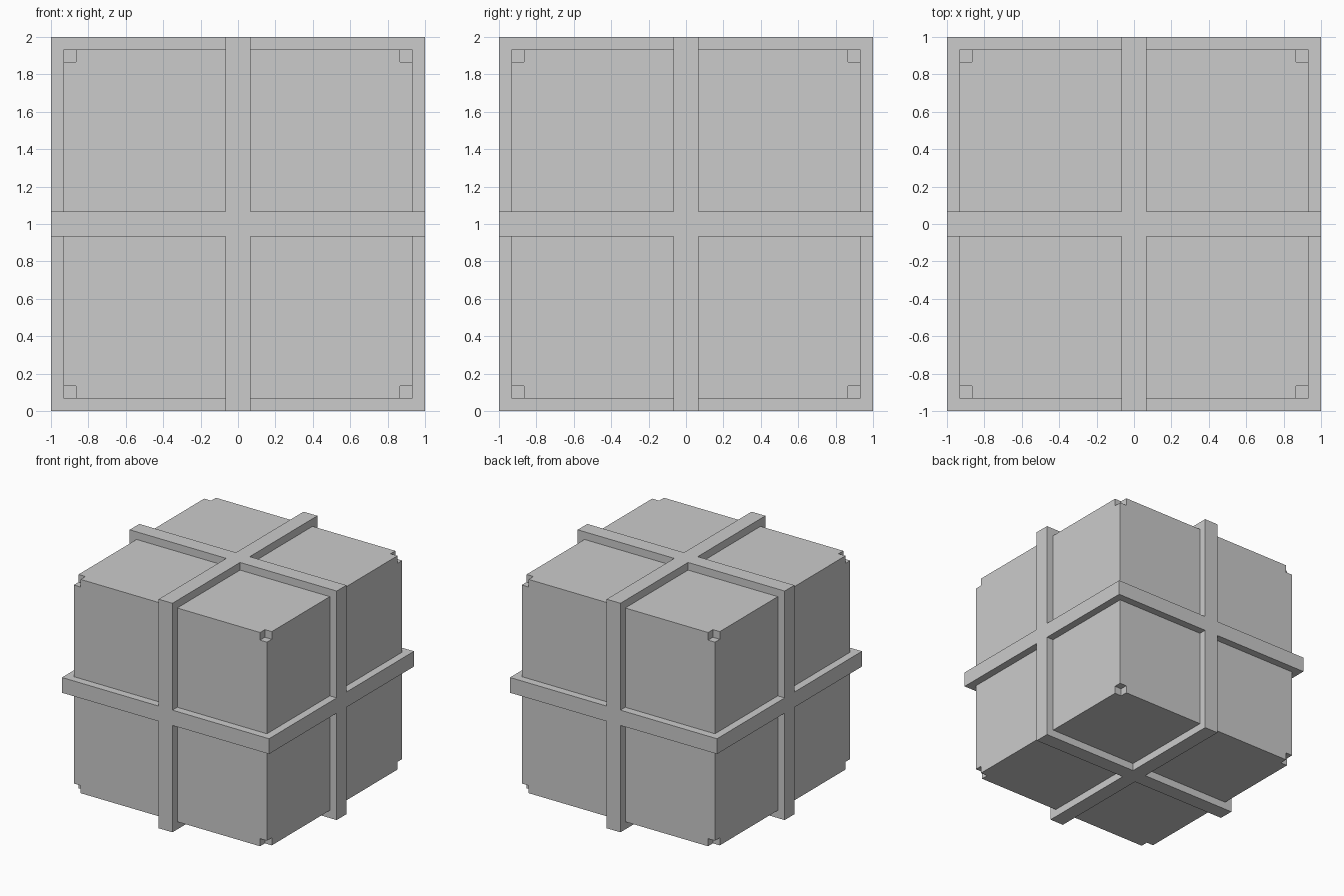
import bpy
from itertools import product

if "Cube" in bpy.data.objects:
    bpy.data.objects.remove(bpy.data.objects["Cube"])

U = 1 / 15          # module: rib half-width, rib height and notch size
C = 1.0             # height of the centre


def box(name, centre, size):
    bpy.ops.mesh.primitive_cube_add(size=1, location=centre)
    ob = bpy.context.object
    ob.name = name
    ob.scale = size
    bpy.ops.object.transform_apply(location=True, rotation=False, scale=True)
    return ob


def combine(target, tool, operation):
    mod = target.modifiers.new(operation.lower(), 'BOOLEAN')
    mod.operation = operation
    mod.solver = 'EXACT'
    mod.object = tool
    bpy.context.view_layer.objects.active = target
    bpy.ops.object.modifier_apply(modifier=mod.name)
    bpy.data.objects.remove(tool, do_unlink=True)


# Main cube
cube = box("ribbed_cube", (0, 0, C), (28 * U,) * 3)

# Small cubic notch at each of the eight corners
for sx, sy, sz in product((-1, 1), repeat=3):
    k = 14 * U
    notch = box("notch_cutter", (sx * k, sy * k, C + sz * k), (2 * U,) * 3)
    combine(cube, notch, 'DIFFERENCE')

# Three crossing square plates that stand proud as ribs
for axis in range(3):
    size = [2.0] * 3
    size[axis] = 2 * U
    combine(cube, box("rib_plate", (0, 0, C), size), 'UNION')
